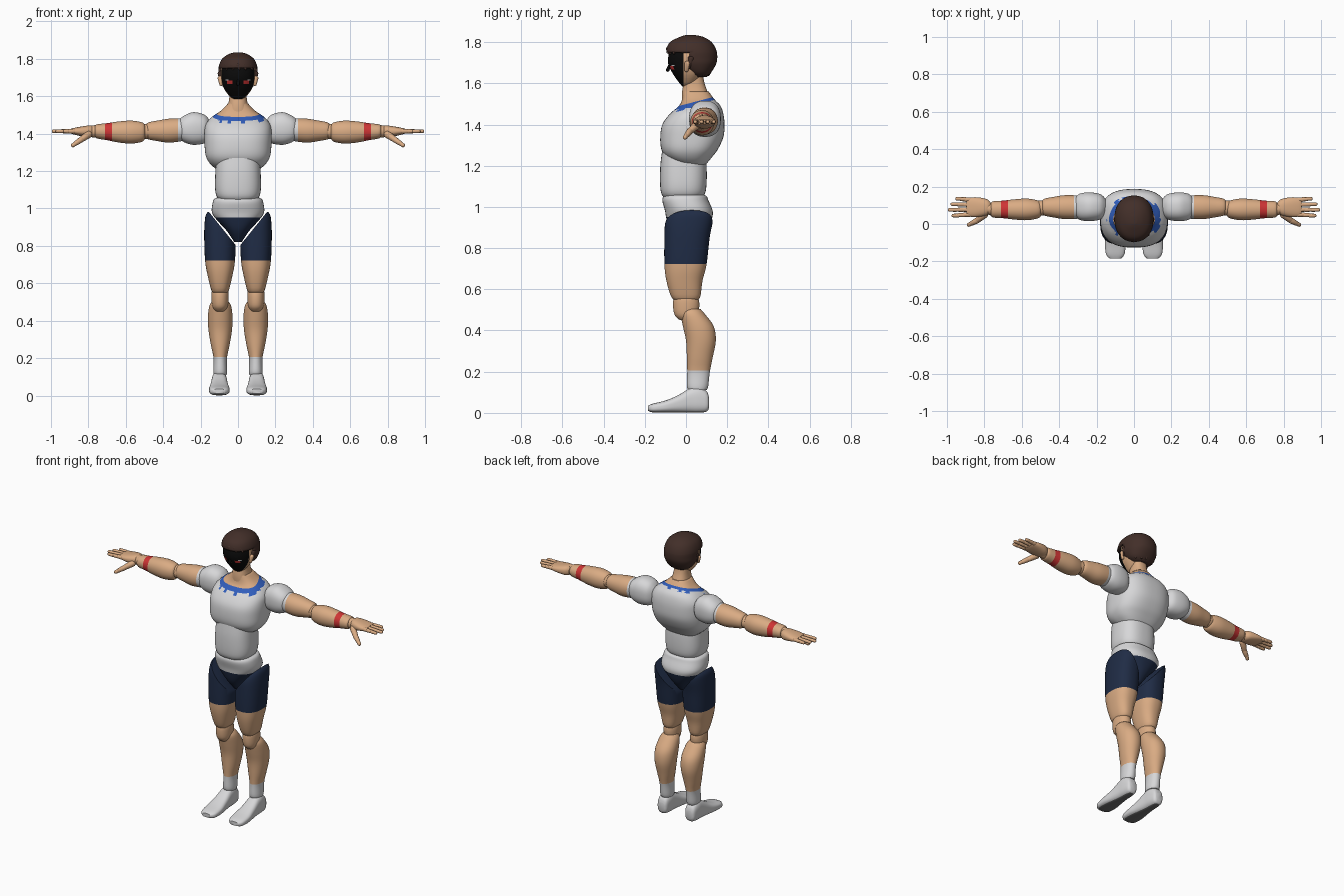
import bpy, bmesh, math
from mathutils import Vector

cube = bpy.data.objects.get("Cube")
if cube:
    bpy.data.objects.remove(cube, do_unlink=True)


def material(name, r, g, b):
    mat = bpy.data.materials.new(name)
    mat.use_nodes = True
    mat.diffuse_color = (r, g, b, 1)
    shader = mat.node_tree.nodes["Principled BSDF"]
    shader.inputs["Base Color"].default_value = (r, g, b, 1)
    shader.inputs["Roughness"].default_value = .8
    return mat


skin = material("skin", .7, .41, .23)
white = material("white cloth", .68, .68, .69)
navy = material("navy shorts", .014, .025, .06)
blue = material("blue trim", .03, .11, .5)
red = material("red", .62, .035, .035)
brown = material("brown hair", .055, .028, .022)
black = material("black mask", .003, .003, .003)
grey = material("grey sole", .15, .15, .15)


def finish(name, bm, mats):
    bmesh.ops.recalc_face_normals(bm, faces=bm.faces)
    mesh = bpy.data.meshes.new(name)
    bm.to_mesh(mesh)
    bm.free()
    for mat in mats:
        mesh.materials.append(mat)
    mesh.shade_smooth()
    mesh.set_sharp_from_angle(angle=math.radians(50))
    obj = bpy.data.objects.new(name, mesh)
    bpy.context.collection.objects.link(obj)
    return obj


def spline(a, b, c, d, t):
    """Smooth curve value between b and c."""
    return b + .5 * t * (c - a + t * (2*a - 5*b + 4*c - d + t * (3*(b - c) + d - a)))


def place(axis, along, across, up):
    """Axis x: across=y, up=z. Axis y: across=x, up=z. Axis z: across=x, up=y."""
    if axis == "x":
        return Vector((along, across, up))
    if axis == "y":
        return Vector((across, along, up))
    return Vector((across, up, along))


def loft(name, rings, mats, axis="z", mid=0, side=1, square=2.4,
         cuts=(), rule=None, trim=None, steps=4, sides=40):
    """Skin rings (position, half width, low, high); cut and colour by rule."""
    padded = [rings[0]] + list(rings) + [rings[-1]]
    dense = []
    for i in range(len(rings) - 1):
        for k in range(steps):
            dense.append([spline(*v, k / steps) for v in zip(*padded[i:i + 4])])
    dense.append(rings[-1])
    bm = bmesh.new()
    loops = []
    for pos, half, low, high in dense:
        loop = []
        for j in range(sides):
            a = math.tau * (j + .5) / sides
            c, s = math.cos(a), math.sin(a)
            c = math.copysign(abs(c) ** (2 / square), c)
            s = math.copysign(abs(s) ** (2 / square), s)
            loop.append(bm.verts.new(place(axis, pos, mid + half * c,
                                           (low + high) / 2 + s * (high - low) / 2)))
        loops.append(loop)
    for one, two in zip(loops, loops[1:]):
        for j in range(sides):
            k = (j + 1) % sides
            bm.faces.new((one[j], one[k], two[k], two[j]))
    bm.faces.new(loops[0])
    bm.faces.new(loops[-1])

    def slice_at(co, no, remove=False):
        geom = bm.verts[:] + bm.edges[:] + bm.faces[:]
        return bmesh.ops.bisect_plane(bm, geom=geom, plane_co=co, plane_no=no,
                                      clear_outer=remove)
    if trim:
        cut = slice_at(*trim, remove=True)["geom_cut"]
        rim = [e for e in cut if isinstance(e, bmesh.types.BMEdge)]
        bmesh.ops.holes_fill(bm, edges=rim)
    for co, no in cuts:
        slice_at(co, no)
    if rule:
        gone = []
        for face in bm.faces:
            index = rule(face.calc_center_median())
            if index is None:
                gone.append(face)
            else:
                face.material_index = index
        bmesh.ops.delete(bm, geom=gone, context="FACES")
    for v in bm.verts:
        v.co.x *= side
    return finish(name, bm, mats)


def capsule(name, start, end, r0, r1, mat, side=1):
    """Rounded tapered rod between two points."""
    start, end = Vector(start), Vector(end)
    turn = (end - start).to_track_quat("Z", "Y")
    bm = bmesh.new()
    bmesh.ops.create_uvsphere(bm, u_segments=16, v_segments=11, radius=1)
    for v in bm.verts:
        base, r = (start, r0) if v.co.z < 0 else (end, r1)
        v.co = base + turn @ (v.co * r)
        v.co.x *= side
    return finish(name, bm, [mat])


def level(axis, *values):
    no = Vector((axis == "x", axis == "y", axis == "z"))
    return [(no * v, no) for v in values]


# Chest with neckline: white shirt, blue ragged trim, skin above
SLOPE = .26


def neck_height(p):
    return p.z - 1.493 - SLOPE * p.y


def neck_rule(p):
    h = neck_height(p)
    if h > .006:
        return 2
    ragged = h > -.02 and math.sin(p.x * 110) + math.sin(p.x * 67) > .4
    return 1 if h > -.009 or ragged else 0


neck_cuts = [(Vector((0, 0, 1.493 + h)), Vector((0, -SLOPE, 1)))
             for h in (-.02, -.009, .006)]
loft("chest", [(1.19, .08, -.01, .08), (1.21, .115, -.05, .1), (1.24, .15, -.095, .125),
               (1.28, .172, -.12, .155), (1.34, .179, -.125, .182), (1.4, .18, -.115, .187),
               (1.45, .172, -.08, .182), (1.49, .14, -.035, .168), (1.52, .095, -.02, .14),
               (1.56, .055, -.015, .11)],
     [white, blue, skin], square=2.6, cuts=neck_cuts, rule=neck_rule, sides=64)
loft("neck", [(1.5, .07, -.02, .12), (1.55, .054, -.02, .108), (1.6, .046, -.012, .09),
              (1.66, .046, 0, .08)], [skin])

# Abdomen and pelvis
loft("abdomen", [(1.03, .08, -.09, .06), (1.06, .112, -.118, .09), (1.11, .123, -.126, .1),
                 (1.2, .121, -.125, .1), (1.28, .115, -.115, .09)], [white], square=2.6)
loft("pelvis", [(.82, .02, -.03, .05), (.88, .06, -.075, .1), (.94, .115, -.095, .125),
                (.98, .14, -.102, .13), (1.03, .136, -.115, .11), (1.053, .125, -.108, .1),
                (1.06, .1, -.09, .08)],
     [navy, white], cuts=level("z", .952), rule=lambda p: int(p.z > .952))

# Head with painted mask, eyes and nose


def face_rule(p):
    x = abs(p.x)
    if p.y > -.012:
        return 0
    if 1.666 < p.z < 1.684 and .03 < x < .058:
        return 2
    if 1.684 < p.z < 1.69 and .05 < x < .066:
        return 3
    return 0 if x < .004 and 1.66 < p.z < 1.69 else 1


face_cuts = level("y", -.012) + level("z", 1.66, 1.666, 1.684, 1.69)
face_cuts += level("x", *[s * v for s in (-1, 1) for v in (.004, .03, .05, .058, .066)])
loft("head", [(1.585, .025, -.018, .02), (1.605, .05, -.035, .05), (1.65, .08, -.066, .09),
              (1.7, .09, -.088, .12), (1.75, .09, -.08, .13), (1.8, .07, -.05, .1),
              (1.82, .03, -.01, .06)],
     [skin, black, red, white], square=2.2, cuts=face_cuts, rule=face_rule)
capsule("nose", (0, -.08, 1.69), (0, -.088, 1.665), .005, .009, black)

# Hair cap open over the face, with fringe and nape locks
hair = loft("hair", [(1.63, .05, .03, .1), (1.65, .08, 0, .12), (1.69, .1, -.06, .145),
                     (1.72, .104, -.088, .152), (1.76, .103, -.096, .148),
                     (1.8, .085, -.078, .125), (1.825, .05, -.03, .085), (1.835, .015, 0, .04)],
            [brown], square=2.2, cuts=level("y", .018) + level("z", 1.75),
            rule=lambda p: None if p.z < 1.75 and p.y < .018 else 0)
shell = hair.modifiers.new("thickness", "SOLIDIFY")
shell.thickness = .014
for i in range(-2, 3):
    x = i * .03
    y = -.084 + x * x * 7
    capsule(f"fringe_lock_{i + 3}", (x, y, 1.765), (x * 1.15 + .008, y, 1.745), .014, .005, brown)
    capsule(f"nape_lock_{i + 3}", (x, .115 - x * x * 7, 1.68), (x, .11 - x * x * 7, 1.642),
            .022, .006, brown)

for label, side in (("left", 1), ("right", -1)):
    def limb(part, rings, mats, **options):
        return loft(f"{label}_{part}", rings, mats, side=side, **options)

    def rod(part, start, end, r0, r1, mat=skin):
        return capsule(f"{label}_{part}", start, end, r0, r1, mat, side)

    rod("ear", (.09, .002, 1.665), (.095, .006, 1.695), .01, .014)
    rod("sideburn", (.093, .025, 1.72), (.09, .015, 1.675), .016, .006, brown)

    # Arm
    limb("shoulder", [(.15, .04, 1.37, 1.47), (.18, .068, 1.348, 1.502), (.24, .077, 1.34, 1.515),
                      (.29, .07, 1.355, 1.495), (.315, .05, 1.375, 1.475)],
         [white], axis="x", mid=.092)
    limb("upper_arm", [(.27, .05, 1.37, 1.475), (.3, .062, 1.36, 1.482), (.37, .064, 1.352, 1.48),
                       (.43, .055, 1.36, 1.47), (.48, .045, 1.37, 1.46), (.492, .03, 1.385, 1.445)],
         [white, skin], axis="x", mid=.09, square=2.1,
         cuts=level("x", .322), rule=lambda p: int(p.x > .322))
    rod("elbow", (.49, .085, 1.412), (.5, .085, 1.412), .041, .041)
    limb("forearm", [(.497, .033, 1.375, 1.445), (.512, .047, 1.357, 1.46),
                     (.57, .058, 1.347, 1.47), (.64, .054, 1.353, 1.465),
                     (.7, .047, 1.365, 1.456), (.755, .043, 1.375, 1.45),
                     (.765, .03, 1.39, 1.44)],
         [skin, red], axis="x", mid=.078, square=2.1, cuts=level("x", .675, .712),
         rule=lambda p: int(.675 < p.x < .712))
    rod("wrist", (.765, .08, 1.412), (.775, .082, 1.412), .034, .032)

    # Hand
    limb("palm", [(.768, .028, 1.388, 1.436), (.79, .044, 1.38, 1.444), (.84, .053, 1.387, 1.438),
                  (.88, .05, 1.396, 1.43), (.895, .042, 1.402, 1.425)],
         [skin], axis="x", mid=.09)
    for finger, y, reach in (("index", .05, .97), ("middle", .077, .99),
                             ("ring", .104, .976), ("little", .13, .95)):
        length = (reach - .88) / 3
        for k in range(3):
            spread = y + (y - .09) * .06 * k
            rod(f"{finger}_finger_{k + 1}", (.88 + k * length, spread, 1.413),
                (.876 + (k + 1) * length, spread, 1.413), .0125 - k * .001, .0115 - k * .001)
    thumb = [(.8, .05, 1.395), (.84, .018, 1.367), (.865, .005, 1.35), (.882, -.004, 1.338)]
    for k in range(3):
        rod(f"thumb_{k + 1}", thumb[k], thumb[k + 1], .02 - k * .004, .015 - k * .002)

    # Leg
    limb("thigh", [(.545, .03, -.04, .04), (.56, .046, -.07, .068), (.64, .066, -.095, .08),
                   (.72, .08, -.105, .1), (.85, .085, -.105, .115), (.93, .082, -.1, .13),
                   (.97, .074, -.075, .125), (.993, .05, -.03, .09)],
         [navy, skin], mid=.096, cuts=level("z", .722), rule=lambda p: int(p.z < .722),
         trim=(Vector((.11, 0, .925)), Vector((-.13, 0, .105))))
    limb("knee", [(.45, .025, -.03, .035), (.475, .041, -.055, .055), (.52, .046, -.063, .065),
                  (.56, .043, -.058, .058), (.58, .025, -.03, .03)], [skin], mid=.096, square=2.1)
    limb("calf", [(.11, .034, .012, .1), (.13, .037, .004, .108), (.2, .036, .006, .116),
                  (.27, .05, .004, .13), (.35, .063, 0, .145), (.42, .066, -.015, .135),
                  (.48, .058, -.027, .092), (.505, .042, -.02, .07)],
         [skin, white], mid=.095, square=2.1, cuts=level("z", .205),
         rule=lambda p: int(p.z < .205))
    limb("foot", [(.112, .022, .025, .075), (.1, .034, .006, .105), (.06, .04, .001, .128),
                  (.02, .042, .001, .12), (-.04, .048, .001, .085), (-.1, .055, .001, .06),
                  (-.16, .05, .002, .045), (-.185, .03, .01, .035)],
         [white, grey], axis="y", mid=.1, square=2.8, cuts=level("z", .006),
         rule=lambda p: int(p.z < .006))
